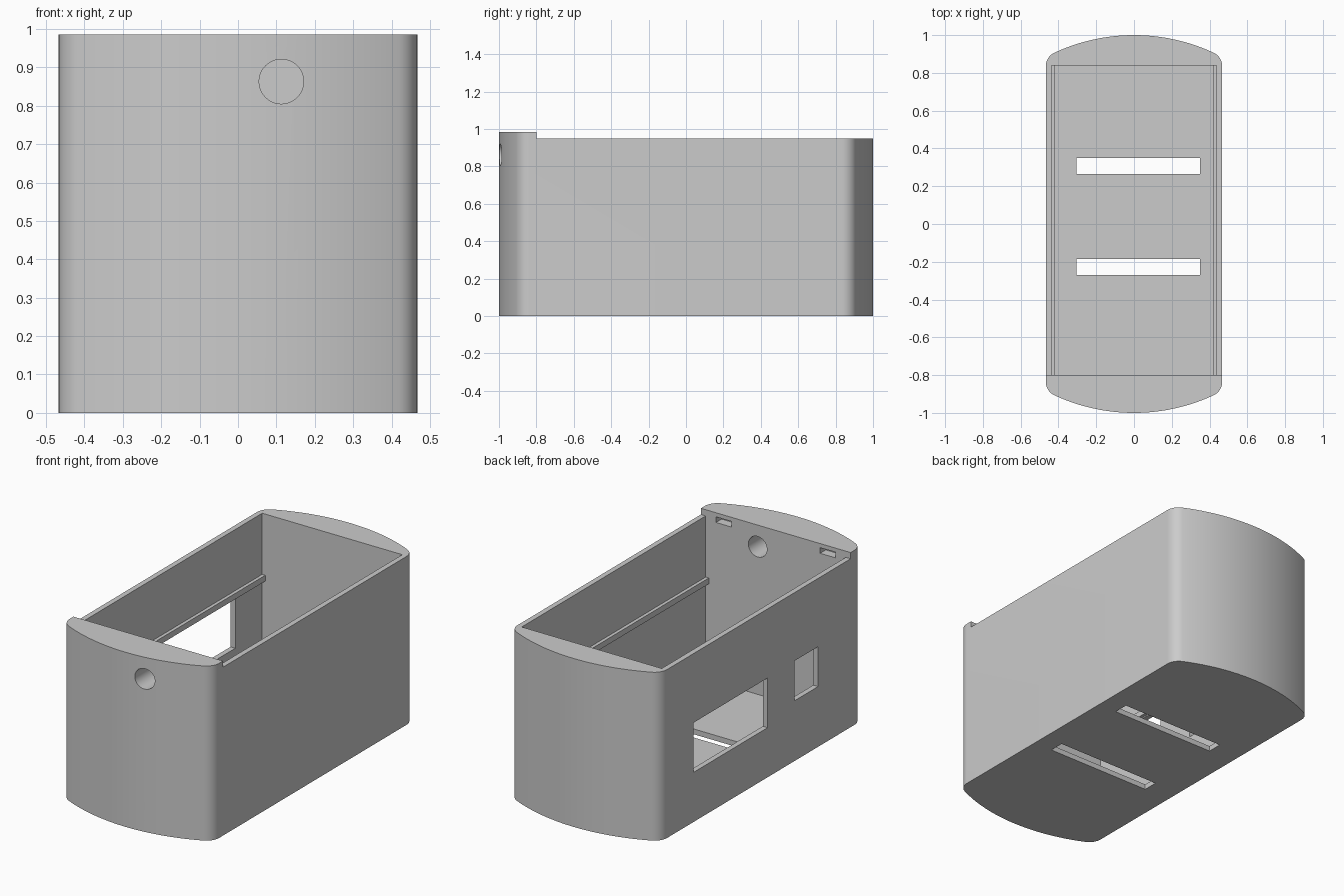
import bpy, bmesh
from math import cos, sin, pi, atan2, sqrt, radians
from mathutils import Matrix, Vector

if "Cube" in bpy.data.objects:
    bpy.data.objects.remove(bpy.data.objects["Cube"])

HALF_W, END_R, FILLET = 0.467, 1.0, 0.08
RIM, LIP = 0.95, 0.985
INNER_W, FRONT_Y, BACK_Y = 0.437, -0.8, 0.84
FLOOR = 0.03

grey = bpy.data.materials.new("plain grey")
grey.use_nodes = True
grey.diffuse_color = (0.6, 0.6, 0.6, 1)
grey.node_tree.nodes["Principled BSDF"].inputs["Base Color"].default_value = (0.6, 0.6, 0.6, 1)


def make_object(name, bm):
    bmesh.ops.recalc_face_normals(bm, faces=bm.faces)
    mesh = bpy.data.meshes.new(name)
    bm.to_mesh(mesh)
    bm.free()
    mesh.materials.append(grey)
    ob = bpy.data.objects.new(name, mesh)
    bpy.context.collection.objects.link(ob)
    return ob


def box(name, x, y, z):
    bm = bmesh.new()
    bmesh.ops.create_cube(bm, size=1)
    for v in bm.verts:
        v.co = [r[0] if c < 0 else r[1] for c, r in zip(v.co, (x, y, z))]
    return make_object(name, bm)


def cut(target, cutter):
    mod = target.modifiers.new("cut", "BOOLEAN")
    mod.operation, mod.solver, mod.object = "DIFFERENCE", "EXACT", cutter
    bpy.context.view_layer.objects.active = target
    bpy.ops.object.modifier_apply(modifier=mod.name)
    bpy.data.objects.remove(cutter)


# Outline: shallow bowed ends blended into straight sides by small fillets
cx = HALF_W - FILLET
cy = sqrt((END_R - FILLET) ** 2 - cx ** 2)
blend = atan2(cy, cx)
quarter = [(cx + FILLET * cos(blend * i / 10), cy + FILLET * sin(blend * i / 10)) for i in range(10)]
quarter += [(END_R * cos(a), END_R * sin(a))
            for a in (blend + (pi / 2 - blend) * i / 12 for i in range(13))]
back = quarter + [(-x, y) for x, y in reversed(quarter[:-1])]
outline = back + [(-x, -y) for x, y in back]

# Casing: extruded outline
bm = bmesh.new()
base = bm.faces.new([bm.verts.new((x, y, 0)) for x, y in outline])
top = bmesh.ops.extrude_face_region(bm, geom=[base])["geom"]
bmesh.ops.translate(bm, vec=(0, 0, LIP), verts=[g for g in top if isinstance(g, bmesh.types.BMVert)])
casing = make_object("casing", bm)

# Lower rim behind the raised front lip, then the open cavity
cut(casing, box("rim_cutter", (-1, 1), (FRONT_Y, 1.2), (RIM, 1.2)))
cut(casing, box("cavity_cutter", (-INNER_W, INNER_W), (FRONT_Y, BACK_Y), (FLOOR, 1.2)))

# Floor slots
for y in (-0.27, 0.265):
    cut(casing, box("floor_slot_cutter", (-0.305, 0.35), (y, y + 0.085), (-0.1, 0.1)))

# Side windows, right wall only as seen from behind
cut(casing, box("large_window_cutter", (-0.6, -0.4), (-0.06, 0.60), (0.28, 0.56)))
cut(casing, box("small_window_cutter", (-0.6, -0.4), (-0.51, -0.30), (0.34, 0.565)))

# Latch pockets under the front lip
for x in (-0.325, 0.325):
    cut(casing, box("latch_cutter", (x - 0.048, x + 0.048), (FRONT_Y - 0.05, -0.7), (0.93, 0.962)))

# Round hole through the front
bm = bmesh.new()
bmesh.ops.create_cone(bm, cap_ends=True, segments=48, radius1=0.058, radius2=0.058, depth=0.4,
                      matrix=Matrix.Translation((0.113, -0.9, 0.863)) @ Matrix.Rotation(pi / 2, 4, "X"))
cut(casing, make_object("hole_cutter", bm))

# Inner rails along both side walls
for name, s in (("left_rail", 1), ("right_rail", -1)):
    xs = sorted((s * 0.418, s * (INNER_W + 0.01)))
    box(name, xs, (FRONT_Y - 0.005, BACK_Y + 0.005), (0.572, 0.605))

bpy.ops.object.select_all(action="DESELECT")
casing.select_set(True)
bpy.context.view_layer.objects.active = casing
bpy.ops.object.shade_smooth_by_angle(angle=radians(30))
